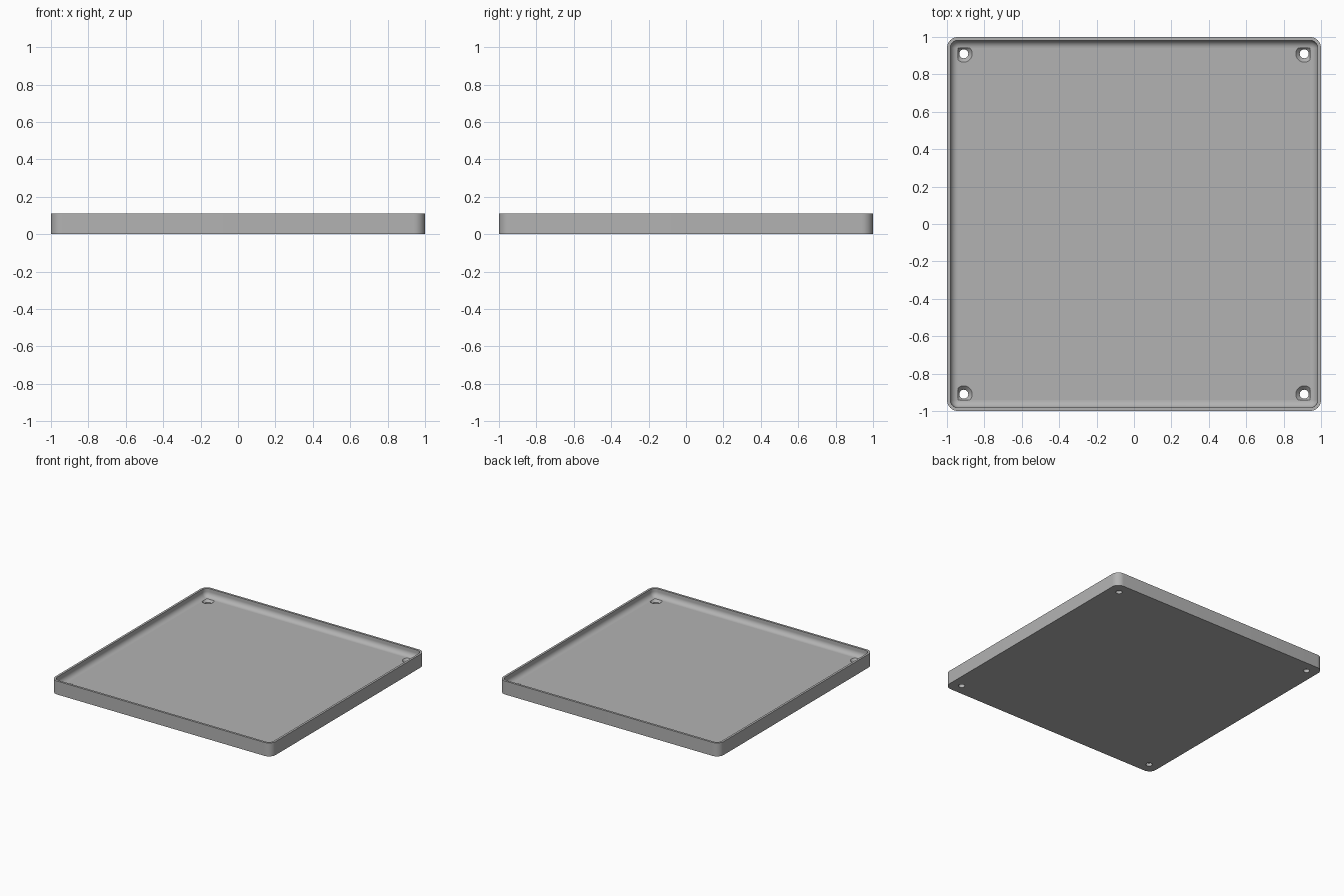
import bpy
import bmesh
from math import sin, cos, pi

if "Cube" in bpy.data.objects:
    bpy.data.objects.remove(bpy.data.objects["Cube"], do_unlink=True)

HEIGHT, FLOOR = 0.11, 0.045
CORNER, RIM, FILLET = 0.06, 0.018, 0.04
HOLE_AT, HOLE_R, SINK_R = 0.91, 0.024, 0.045
STEPS = 10

grey = bpy.data.materials.new("plain grey")
grey.use_nodes = True
colour = (0.45, 0.45, 0.45, 1)
grey.diffuse_color = colour
grey.node_tree.nodes["Principled BSDF"].inputs["Base Color"].default_value = colour

bm = bmesh.new()


def close_loop(points):
    """Closed ring of vertices and its edges."""
    verts = [bm.verts.new(p) for p in points]
    edges = [bm.edges.new((a, b)) for a, b in zip(verts, verts[1:] + verts[:1])]
    return verts, edges


def rounded_square(inset, z):
    """Outline of the tray moved inwards by inset."""
    radius = CORNER - inset
    points = []
    for quarter in range(4):
        middle = pi / 4 + quarter * pi / 2
        cx = (1 - CORNER) * (1 if cos(middle) > 0 else -1)
        cy = (1 - CORNER) * (1 if sin(middle) > 0 else -1)
        for i in range(STEPS + 1):
            a = quarter * pi / 2 + i / STEPS * pi / 2
            points.append((cx + radius * cos(a), cy + radius * sin(a), z))
    return close_loop(points)


def circle(cx, cy, radius, z, sides=32):
    turn = 2 * pi / sides
    return close_loop([(cx + radius * cos(i * turn), cy + radius * sin(i * turn), z)
                       for i in range(sides)])


def skin(loops):
    """Join neighbouring rings with quads."""
    for (lower, _), (upper, _) in zip(loops, loops[1:]):
        n = len(lower)
        for i in range(n):
            j = (i + 1) % n
            bm.faces.new((lower[i], lower[j], upper[j], upper[i]))


# Outer wall, flat rim, inner wall and rounded foot of the wall
profile = [(0, 0), (0, HEIGHT), (RIM, HEIGHT)]
for i in range(STEPS + 1):
    a = i / STEPS * pi / 2
    profile.append((RIM + FILLET * (1 - cos(a)), FLOOR + FILLET * (1 - sin(a))))
walls = [rounded_square(inset, z) for inset, z in profile]
skin(walls)
base_edges, floor_edges = list(walls[0][1]), list(walls[-1][1])

# Countersunk screw holes in the four corners
for sx in (-1, 1):
    for sy in (-1, 1):
        x, y = sx * HOLE_AT, sy * HOLE_AT
        hole = [circle(x, y, HOLE_R, 0),
                circle(x, y, HOLE_R, FLOOR - (SINK_R - HOLE_R)),
                circle(x, y, SINK_R, FLOOR)]
        skin(hole)
        base_edges += hole[0][1]
        floor_edges += hole[-1][1]

# Underside and floor, with the holes left open
for edges, up in ((base_edges, -1), (floor_edges, 1)):
    bmesh.ops.triangle_fill(bm, use_beauty=True, edges=edges, normal=(0, 0, up))
    for edge in edges:
        edge.smooth = False
bmesh.ops.recalc_face_normals(bm, faces=bm.faces[:])

mesh = bpy.data.meshes.new("tray")
bm.to_mesh(mesh)
bm.free()
mesh.materials.append(grey)
tray = bpy.data.objects.new("tray", mesh)
bpy.context.collection.objects.link(tray)

# Smooth curves, crisp edges
bpy.ops.object.select_all(action="DESELECT")
tray.select_set(True)
bpy.context.view_layer.objects.active = tray
bpy.ops.object.shade_smooth_by_angle(angle=pi / 6, keep_sharp_edges=True)
